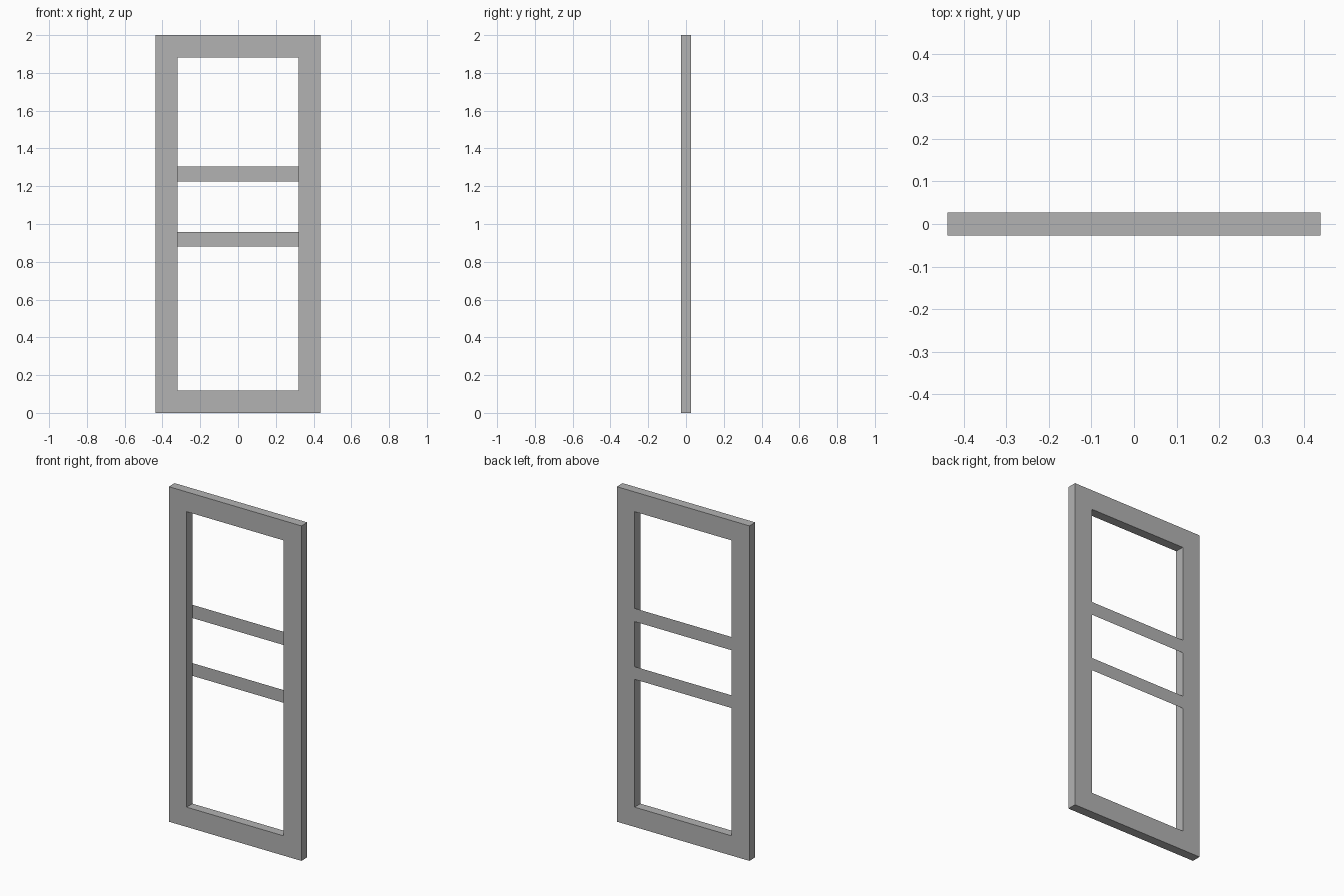
import bpy
import bmesh

cube = bpy.data.objects.get("Cube")
if cube:
    bpy.data.objects.remove(cube, do_unlink=True)

HALF_W, HEIGHT, HALF_T = 0.438, 2.0, 0.0275   # outer frame
BORDER = 0.118                                # width of stiles and rails
BARS = {"upper_bar": (1.226, 1.305), "lower_bar": (0.881, 0.957)}

grey = bpy.data.materials.new("light_grey")
grey.use_nodes = True
colour = (0.45, 0.45, 0.45, 1)
grey.diffuse_color = colour
grey.node_tree.nodes["Principled BSDF"].inputs["Base Color"].default_value = colour


def add_object(name, bm):
    mesh = bpy.data.meshes.new(name)
    bm.to_mesh(mesh)
    bm.free()
    mesh.materials.append(grey)
    obj = bpy.data.objects.new(name, mesh)
    bpy.context.collection.objects.link(obj)
    return obj


def rectangle(bm, half_w, z0, z1, y):
    corners = ((half_w, z0), (-half_w, z0), (-half_w, z1), (half_w, z1))
    return [bm.verts.new((x, y, z)) for x, z in corners]


# Door frame: a mitred ring on the back plane, extruded to the front
bm = bmesh.new()
outer = rectangle(bm, HALF_W, 0, HEIGHT, HALF_T)
inner = rectangle(bm, HALF_W - BORDER, BORDER, HEIGHT - BORDER, HALF_T)
ring = []
for i in range(4):
    j = (i + 1) % 4
    ring.append(bm.faces.new((outer[i], outer[j], inner[j], inner[i])))
result = bmesh.ops.extrude_face_region(bm, geom=ring, use_keep_orig=True)
front = [v for v in result["geom"] if isinstance(v, bmesh.types.BMVert)]
bmesh.ops.translate(bm, verts=front, vec=(0, -2 * HALF_T, 0))
bmesh.ops.recalc_face_normals(bm, faces=bm.faces)
add_object("door_frame", bm)

# Cross bars: flat strips flush with the back of the frame
for name, (z0, z1) in BARS.items():
    bm = bmesh.new()
    bm.faces.new(rectangle(bm, HALF_W - BORDER, z0, z1, HALF_T))
    add_object(name, bm)
